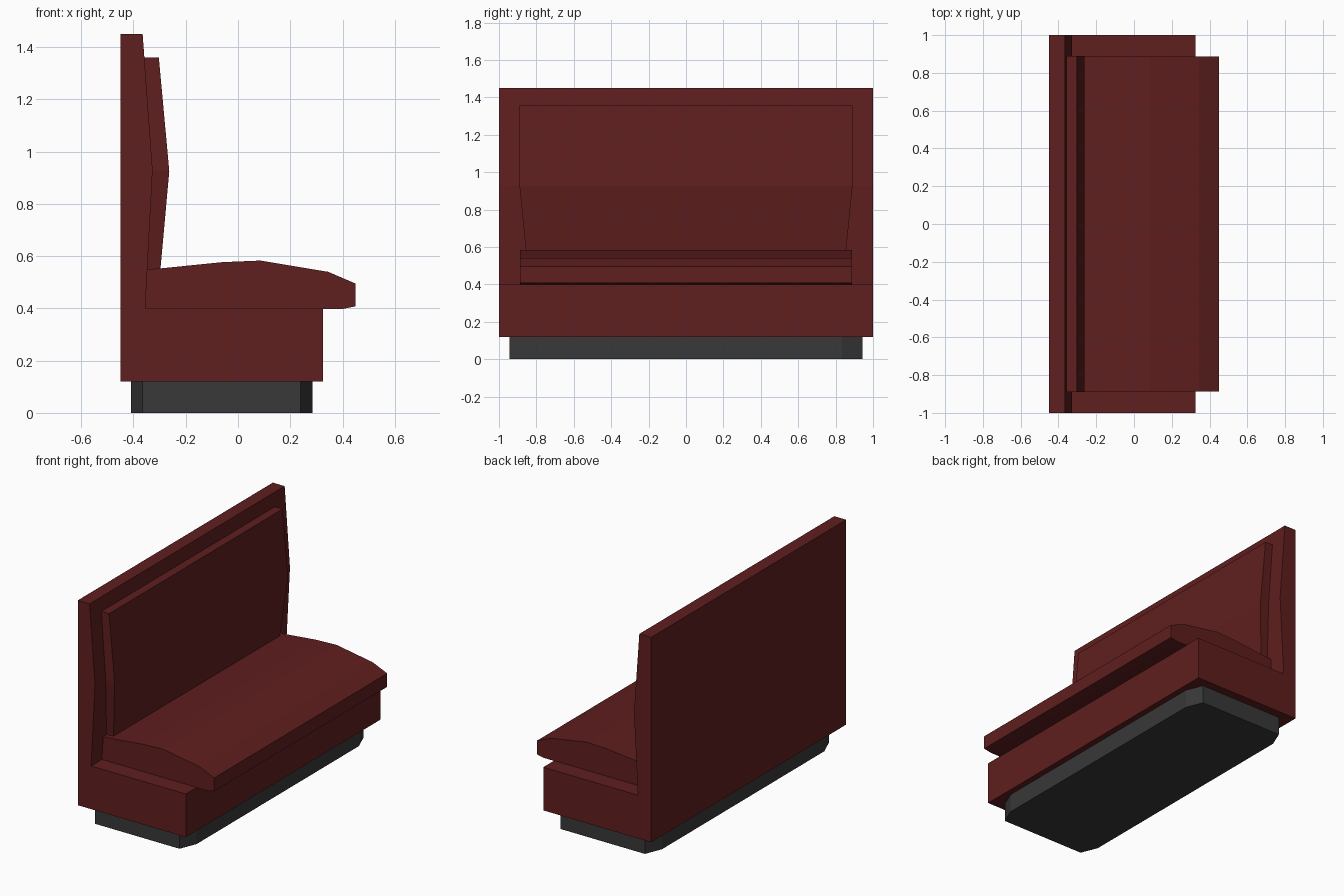
import bpy, bmesh

if "Cube" in bpy.data.objects:
    bpy.data.objects.remove(bpy.data.objects["Cube"])


def material(name, rgb):
    m = bpy.data.materials.new(name)
    m.diffuse_color = (*rgb, 1)
    m.use_nodes = True
    m.node_tree.nodes["Principled BSDF"].inputs["Base Color"].default_value = m.diffuse_color
    return m


RED = material("red_vinyl", (0.115, 0.013, 0.013))
DARK = material("dark_plinth", (0.04, 0.04, 0.04))


def finish(bm, name, mat):
    bmesh.ops.recalc_face_normals(bm, faces=bm.faces)
    me = bpy.data.meshes.new(name)
    bm.to_mesh(me)
    bm.free()
    ob = bpy.data.objects.new(name, me)
    bpy.context.collection.objects.link(ob)
    me.materials.append(mat)
    return ob


def loft(name, rings, mat):
    """Skin a stack of equal-length rings and cap both ends."""
    bm = bmesh.new()
    rows = [[bm.verts.new(p) for p in ring] for ring in rings]
    for a, b in zip(rows, rows[1:]):
        for i in range(len(a)):
            j = (i + 1) % len(a)
            bm.faces.new((a[i], a[j], b[j], b[i]))
    bm.faces.new(rows[0])
    bm.faces.new(rows[-1])
    return finish(bm, name, mat)


def side_profile(name, pts, half, mat):
    """Extrude an x-z profile across the width."""
    return loft(name, [[(x, y, z) for x, z in pts] for y in (-half, half)], mat)


# Plinth with clipped corners
x0, x1, h, cx, cy = -0.41, 0.285, 0.943, 0.045, 0.11
outline = [(x0 + cx, -h), (x1 - cx, -h), (x1, -h + cy), (x1, h - cy),
           (x1 - cx, h), (x0 + cx, h), (x0, h - cy), (x0, -h + cy)]
loft("plinth", [[(x, y, z) for x, y in outline] for z in (0, 0.12)], DARK)

# L-shaped frame: seat box and tall back in one profile
side_profile("bench_frame", [(-0.45, 0.12), (0.325, 0.12), (0.325, 0.40), (-0.355, 0.40),
                             (-0.327, 0.93), (-0.365, 1.45), (-0.45, 1.45)], 1.0, RED)

# Crowned seat cushion overhanging the front
side_profile("seat_cushion", [(-0.357, 0.398), (0.40, 0.398), (0.45, 0.408), (0.45, 0.495),
                              (0.345, 0.54), (0.085, 0.583), (-0.06, 0.577),
                              (-0.297, 0.553), (-0.349, 0.55)], 0.888, RED)

# Back cushion, narrowing below the lumbar bend
rows = [(0.55, -0.349, -0.297, 0.853), (0.925, -0.329, -0.263, 0.89), (1.36, -0.360, -0.303, 0.89)]
loft("back_cushion", [[(xb, -w, z), (xf, -w, z), (xf, w, z), (xb, w, z)]
                      for z, xb, xf, w in rows], RED)
